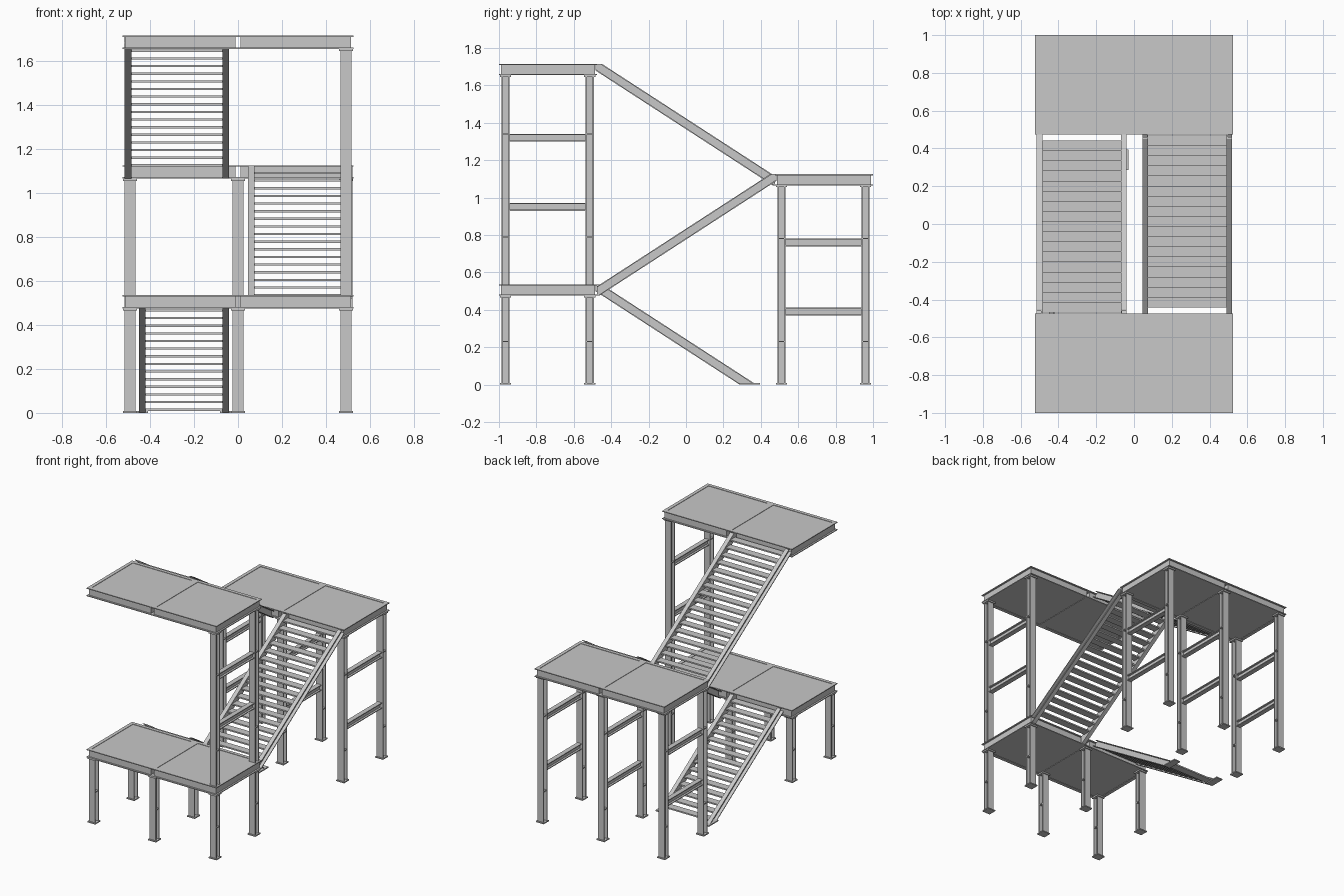
import bpy
import bmesh

old = bpy.data.objects.get("Cube")
if old:
    bpy.data.objects.remove(old, do_unlink=True)

steel = bpy.data.materials.new("grey steel")
steel.use_nodes = True
GREY = (0.58, 0.58, 0.58, 1)
steel.diffuse_color = GREY
steel.node_tree.nodes["Principled BSDF"].inputs["Base Color"].default_value = GREY


def finish(bm, name):
    bmesh.ops.recalc_face_normals(bm, faces=bm.faces)
    mesh = bpy.data.meshes.new(name)
    bm.to_mesh(mesh)
    bm.free()
    mesh.materials.append(steel)
    obj = bpy.data.objects.new(name, mesh)
    bpy.context.collection.objects.link(obj)
    return obj


def box(bm, x, y, z):
    """Box between the (low, high) pairs x, y and z."""
    verts = bmesh.ops.create_cube(bm, size=1)["verts"]
    for v in verts:
        for axis, (lo, hi) in enumerate((x, y, z)):
            v.co[axis] = lo if v.co[axis] < 0 else hi


def around(centre, half):
    return (centre - half, centre + half)


def prism(bm, points, x0, x1):
    """Extrude a (y, z) outline from x0 to x1."""
    ends = [[bm.verts.new((x, y, z)) for y, z in points] for x in (x0, x1)]
    for ring in ends:
        bm.faces.new(ring)
    for i in range(len(points)):
        j = (i + 1) % len(points)
        bm.faces.new((ends[0][i], ends[0][j], ends[1][j], ends[1][i]))


def clip(points, level, sign):
    """Keep the part of a (y, z) outline where sign * (z - level) <= 0."""
    out = []
    for i, p in enumerate(points):
        q = points[(i + 1) % len(points)]
        dp, dq = sign * (p[1] - level), sign * (q[1] - level)
        if dp <= 0:
            out.append(p)
        if dp * dq < 0:
            t = dp / (dp - dq)
            out.append((p[0] + t * (q[0] - p[0]), level))
    return out


# Landings: two panels each, with a mitred channel rim around a deck
DEPTH = 0.06
RIM = 0.025
LIP = 0.006
WEB = 0.012


def landing(name, y0, y1, top):
    bottom = top - DEPTH
    profile = [(0, top), (0, top - LIP), (WEB, top - LIP), (WEB, bottom + LIP),
               (0, bottom + LIP), (0, bottom), (RIM, bottom), (RIM, top)]
    for side, x0, x1 in (("right", -0.525, 0), ("left", 0, 0.525)):
        bm = bmesh.new()
        rings = [[bm.verts.new(c) for c in (
            (x0 + d, y0 + d, z), (x1 - d, y0 + d, z),
            (x1 - d, y1 - d, z), (x0 + d, y1 - d, z))] for d, z in profile]
        for k, ring in enumerate(rings):
            following = rings[(k + 1) % len(rings)]
            for i in range(4):
                j = (i + 1) % 4
                bm.faces.new((ring[i], ring[j], following[j], following[i]))
        finish(bm, f"{name}_rim_{side}")
        bm = bmesh.new()
        box(bm, (x0 + RIM, x1 - RIM), (y0 + RIM, y1 - RIM),
            (bottom + 0.003, top - 0.003))
        finish(bm, f"{name}_deck_{side}")


FRONT = (-1.0, -0.475)
BACK = (0.475, 1.0)
LOW, MID, HIGH = 0.535, 1.125, 1.715
landing("lower_landing", *FRONT, LOW)
landing("middle_landing", *BACK, MID)
landing("upper_landing", *FRONT, HIGH)


# Columns: H sections with end plates and web stiffeners
def column(name, x, y, z0, z1, stiffeners, foot=True):
    bm = bmesh.new()
    for s in (-1, 1):
        box(bm, around(x, 0.025), around(y + s * 0.0185, 0.0035), (z0, z1))
    box(bm, around(x, 0.003), around(y, 0.0155), (z0, z1))
    for z in stiffeners:
        box(bm, around(x, 0.024), around(y, 0.0155), around(z, 0.003))
    plates = [(z1 - 0.01, z1)]
    if foot:
        plates.append((z0, z0 + 0.008))
    for span in plates:
        box(bm, around(x, 0.032), around(y, 0.03), span)
    finish(bm, name)


# Braces: small I sections running front to back
def brace(name, x, y0, y1, z):
    bm = bmesh.new()
    box(bm, around(x, 0.003), (y0, y1), around(z, 0.016))
    for s in (-1, 1):
        box(bm, around(x, 0.0175), (y0, y1), around(z + s * 0.018, 0.003))
    finish(bm, name)


FRONT_ROWS = (-0.965, -0.515)
BACK_ROWS = (0.51, 0.96)
for x, side in ((-0.49, "right"), (0, "centre"), (0.49, "left")):
    for y, row in zip(FRONT_ROWS, ("outer", "inner")):
        column(f"lower_column_{side}_{row}", x, y, 0, LOW - DEPTH, [0.23])
    for y, row in zip(BACK_ROWS, ("inner", "outer")):
        column(f"back_column_{side}_{row}", x, y, 0, MID - DEPTH, [0.23, 0.78])
    for z, level in ((0.39, "low"), (0.76, "high")):
        brace(f"back_brace_{side}_{level}", x, 0.532, 0.938, z)
for y, row in zip(FRONT_ROWS, ("outer", "inner")):
    column(f"upper_column_{row}", 0.49, y, LOW, HIGH - DEPTH, [0.79, 1.34], False)
for z, level in ((0.95, "low"), (1.32, "high")):
    brace(f"upper_brace_{level}", 0.49, -0.943, -0.537, z)


# Stair flights: channel stringers carrying thin open treads
RUN = 0.96
START = 0.485
RISE = 0.0347
SLOPE = 0.648
THICK = 0.058
CUT = 0.035
WIDTH = 0.03


def flight(name, x0, x1, top, bottom, facing):
    def strip(a, b):
        """Sloping band between vertical offsets a and b below the top edge."""
        def z(s, drop):
            return top - (s - CUT) * SLOPE - drop
        pts = [(0, z(0, a)), (RUN, z(RUN, a)), (RUN, z(RUN, b)), (0, z(0, b))]
        pts = clip(clip(pts, top, 1), bottom, -1)
        return [(facing * (s - START), h) for s, h in pts]

    lip = 0.007
    for side, outer, inward in (("right", x0, 1), ("left", x1, -1)):
        bm = bmesh.new()
        inner = outer + inward * WIDTH
        prism(bm, strip(lip, THICK - lip), inner - inward * 0.007, inner)
        for a, b in ((0, lip), (THICK - lip, THICK)):
            outline = strip(a, b)
            if len(outline) > 2:
                prism(bm, outline, outer, inner)
        finish(bm, f"{name}_stringer_{side}")

    bm = bmesh.new()
    for i in range(1, 18):
        z = top - RISE * i
        if z < bottom + 0.008:
            break
        mid = facing * (RISE / SLOPE * i - 0.01 - START)
        box(bm, (x0 + WIDTH, x1 - WIDTH), around(mid, 0.0275), around(z, 0.005))
    finish(bm, f"{name}_treads")


flight("lower_flight", -0.45, -0.04, LOW, 0, 1)
flight("middle_flight", 0.045, 0.52, MID, LOW - DEPTH, -1)
flight("upper_flight", -0.515, -0.04, HIGH, MID - DEPTH, 1)

# Foot plates under the lowest flight
for x, side in ((-0.435, "right"), (-0.055, "left")):
    bm = bmesh.new()
    box(bm, around(x, 0.026), (0.285, 0.395), (0, 0.008))
    finish(bm, f"stair_foot_{side}")
